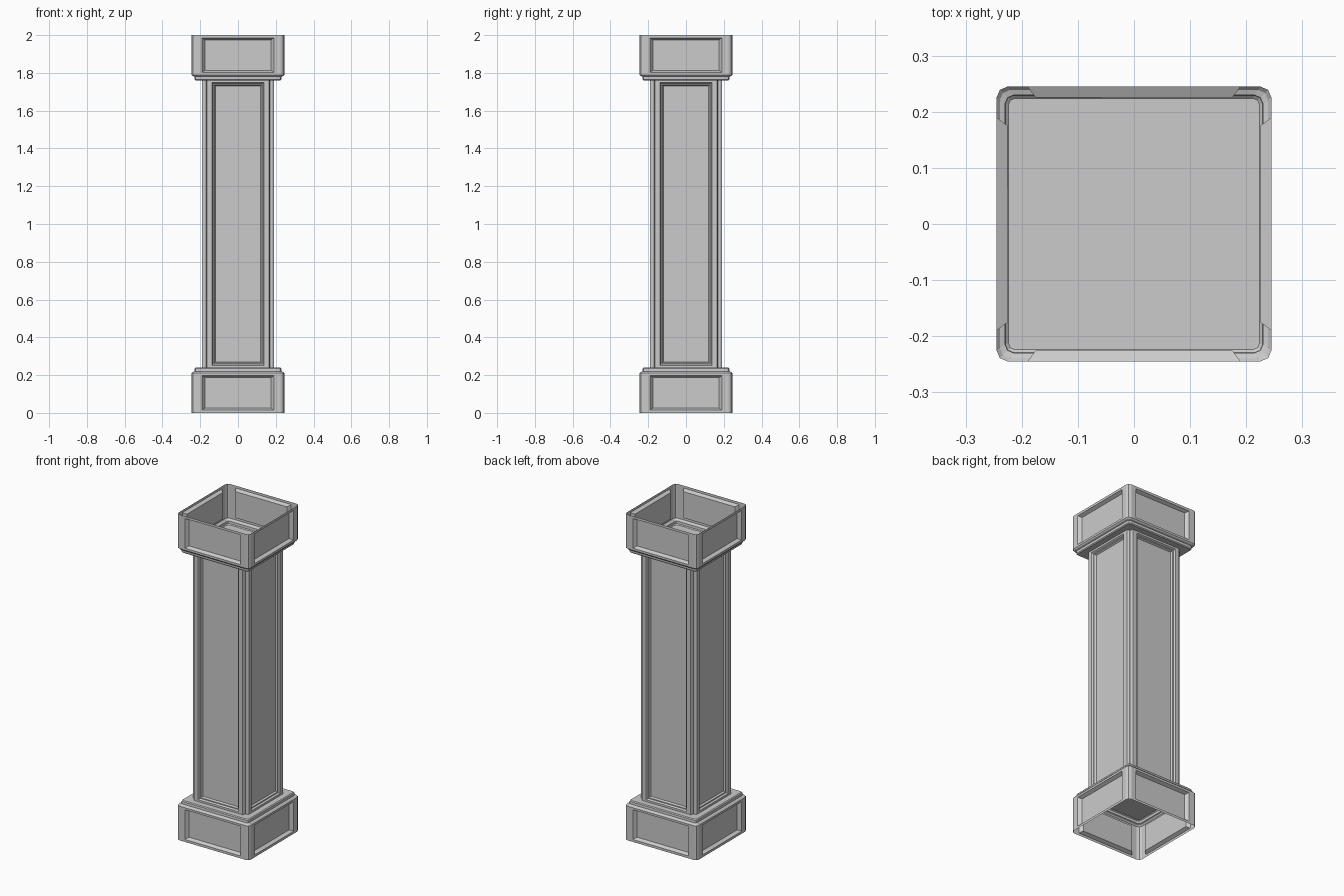
import bpy, bmesh
from mathutils import Matrix, Vector
from math import pi

if "Cube" in bpy.data.objects:
    bpy.data.objects.remove(bpy.data.objects["Cube"])


def outline(corner):
    """Repeat one corner profile around the four sides."""
    pts = []
    for k in range(4):
        rot = Matrix.Rotation(k * pi / 2, 2)
        pts += [tuple(rot @ Vector(p)) for p in corner]
    return pts


def soft_square(h, c):
    return outline([(h - c, -h), (h - 0.3 * c, -h + 0.3 * c), (h, -h + c)])


def loft(bm, rings, per_corner, skip_flat=(), cap=False):
    """Join stacked outlines; flat sides in skipped spans are left for panels."""
    loops = [[bm.verts.new((x, y, z)) for x, y in pts] for pts, z in rings]
    n = len(loops[0])
    for s in range(len(loops) - 1):
        a, b = loops[s], loops[s + 1]
        for i in range(n):
            if s in skip_flat and i % per_corner == per_corner - 1:
                continue
            j = (i + 1) % n
            bm.faces.new((a[i], a[j], b[j], b[i]))
    if cap:
        bm.faces.new(loops[-1])


def panels(bm, rects):
    """Nested rectangles (half width, z0, z1, distance) on all four sides."""
    for k in range(4):
        rot = Matrix.Rotation(k * pi / 2, 3, 'Z')
        prev = None
        for w, z0, z1, d in rects:
            co = [(-w, -d, z0), (w, -d, z0), (w, -d, z1), (-w, -d, z1)]
            cur = [bm.verts.new(rot @ Vector(c)) for c in co]
            if prev:
                for i in range(4):
                    j = (i + 1) % 4
                    bm.faces.new((prev[i], prev[j], cur[j], cur[i]))
            prev = cur
        bm.faces.new(prev)


def finish(bm, name):
    bmesh.ops.remove_doubles(bm, verts=bm.verts[:], dist=0.0005)
    bmesh.ops.recalc_face_normals(bm, faces=bm.faces[:])
    me = bpy.data.meshes.new(name)
    bm.to_mesh(me)
    bm.free()
    ob = bpy.data.objects.new(name, me)
    bpy.context.collection.objects.link(ob)
    return ob


def block(name, flip):
    """Hollow plinth block with recessed panels and a stepped moulding."""
    bm = bmesh.new()
    loft(bm, [(soft_square(0.245, 0.02), 0.0),
              (soft_square(0.245, 0.02), 0.21),
              (soft_square(0.239, 0.018), 0.217),
              (soft_square(0.23, 0.016), 0.22),
              (soft_square(0.229, 0.014), 0.235),
              (soft_square(0.224, 0.012), 0.24)], 3, skip_flat=(0,), cap=True)
    panels(bm, [(0.225, 0.0, 0.21, 0.245),
                (0.19, 0.015, 0.197, 0.245),
                (0.175, 0.025, 0.187, 0.225)])
    if flip:
        for v in bm.verts:
            v.co.z = 2.0 - v.co.z
    return finish(bm, name)


# Base and capital
block("base", False)
block("capital", True)

# Shaft with grooved corners and long recessed panels
bm = bmesh.new()
z0, z1 = 0.24, 1.76
corner = outline([(0.165, -0.19), (0.170, -0.18), (0.170, -0.170),
                  (0.18, -0.170), (0.19, -0.165)])
loft(bm, [(corner, z0), (corner, z1)], 5, skip_flat=(0,))
panels(bm, [(0.165, z0, z1, 0.19),
            (0.138, z0 + 0.012, z1 - 0.012, 0.19),
            (0.132, z0 + 0.018, z1 - 0.018, 0.18),
            (0.126, z0 + 0.024, z1 - 0.024, 0.18),
            (0.120, z0 + 0.030, z1 - 0.030, 0.17)])
finish(bm, "shaft")
